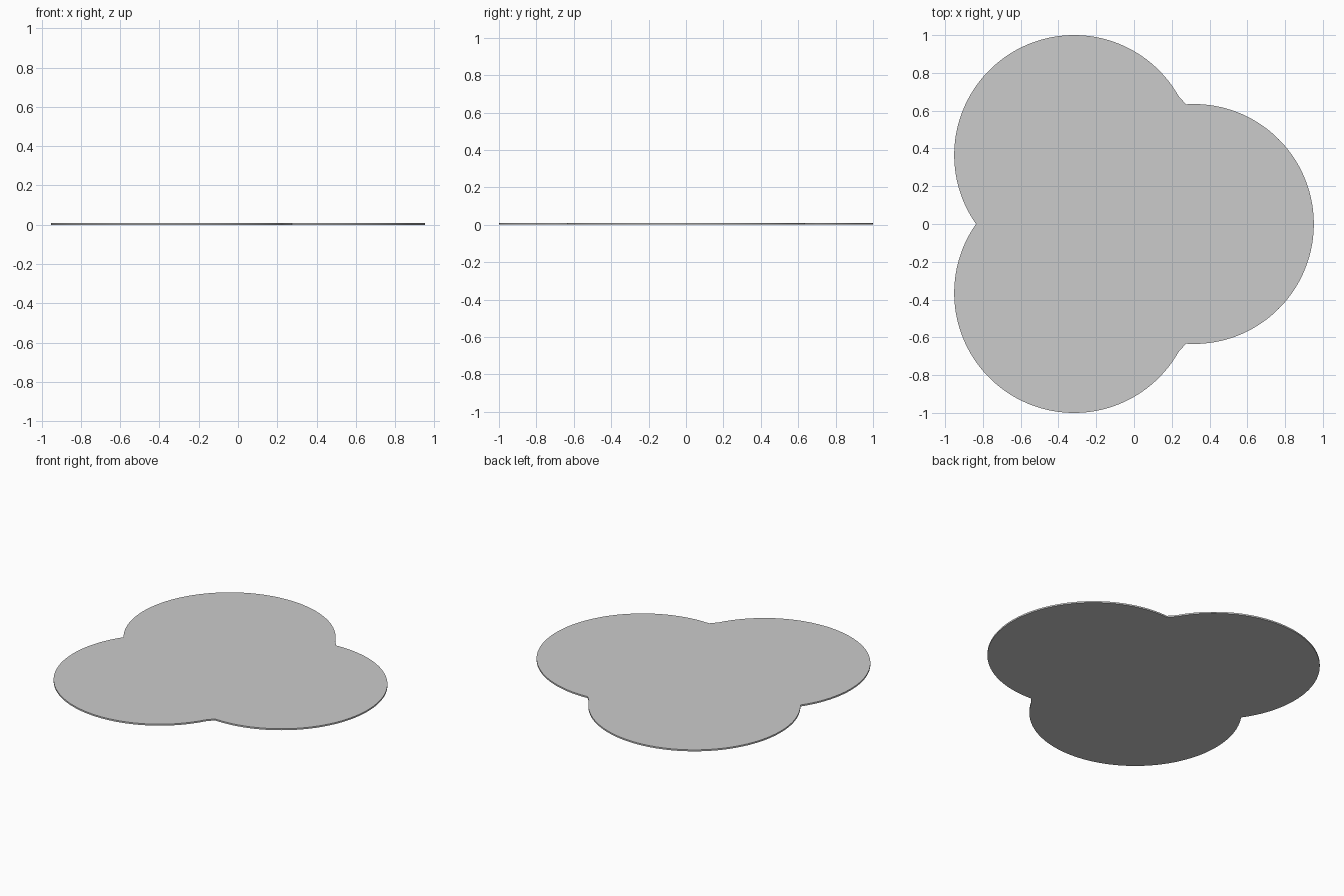
import bpy, bmesh
from math import cos, sin, radians

if "Cube" in bpy.data.objects:
    bpy.data.objects.remove(bpy.data.objects["Cube"])

R, CX, CY, H = 0.635, 0.317, 0.365, 0.01   # lobe radius, lobe centre offsets, thickness


def arc(cx, cy, a0, a1, n):
    """Points along a lobe from angle a0 to a1 in degrees."""
    step = (a1 - a0) / n
    return [(cx + R * cos(radians(a0 + i * step)),
             cy + R * sin(radians(a0 + i * step))) for i in range(n + 1)]


# Upper half outline: front lobe, small chamfered notch, rear lobe to the back notch
half = arc(CX, 0, 0, 93.8, 48) + arc(-CX, CY, 29.6, 215.1, 96)
half[-1] = (half[-1][0], 0)
outline = half + [(x, -y) for x, y in reversed(half[1:-1])]

# Thin three-lobed plate
bm = bmesh.new()
face = bm.faces.new([bm.verts.new((x, y, 0)) for x, y in outline])
ext = bmesh.ops.extrude_face_region(bm, geom=[face], use_keep_orig=True)
bmesh.ops.translate(bm, vec=(0, 0, H),
                    verts=[v for v in ext["geom"] if isinstance(v, bmesh.types.BMVert)])
bmesh.ops.recalc_face_normals(bm, faces=bm.faces)
mesh = bpy.data.meshes.new("three_lobed_plate")
bm.to_mesh(mesh)
bm.free()
plate = bpy.data.objects.new("three_lobed_plate", mesh)
bpy.context.collection.objects.link(plate)

# Smooth rim, sharp top and bottom edges
bpy.context.view_layer.objects.active = plate
plate.select_set(True)
bpy.ops.object.shade_smooth_by_angle(angle=radians(30))
